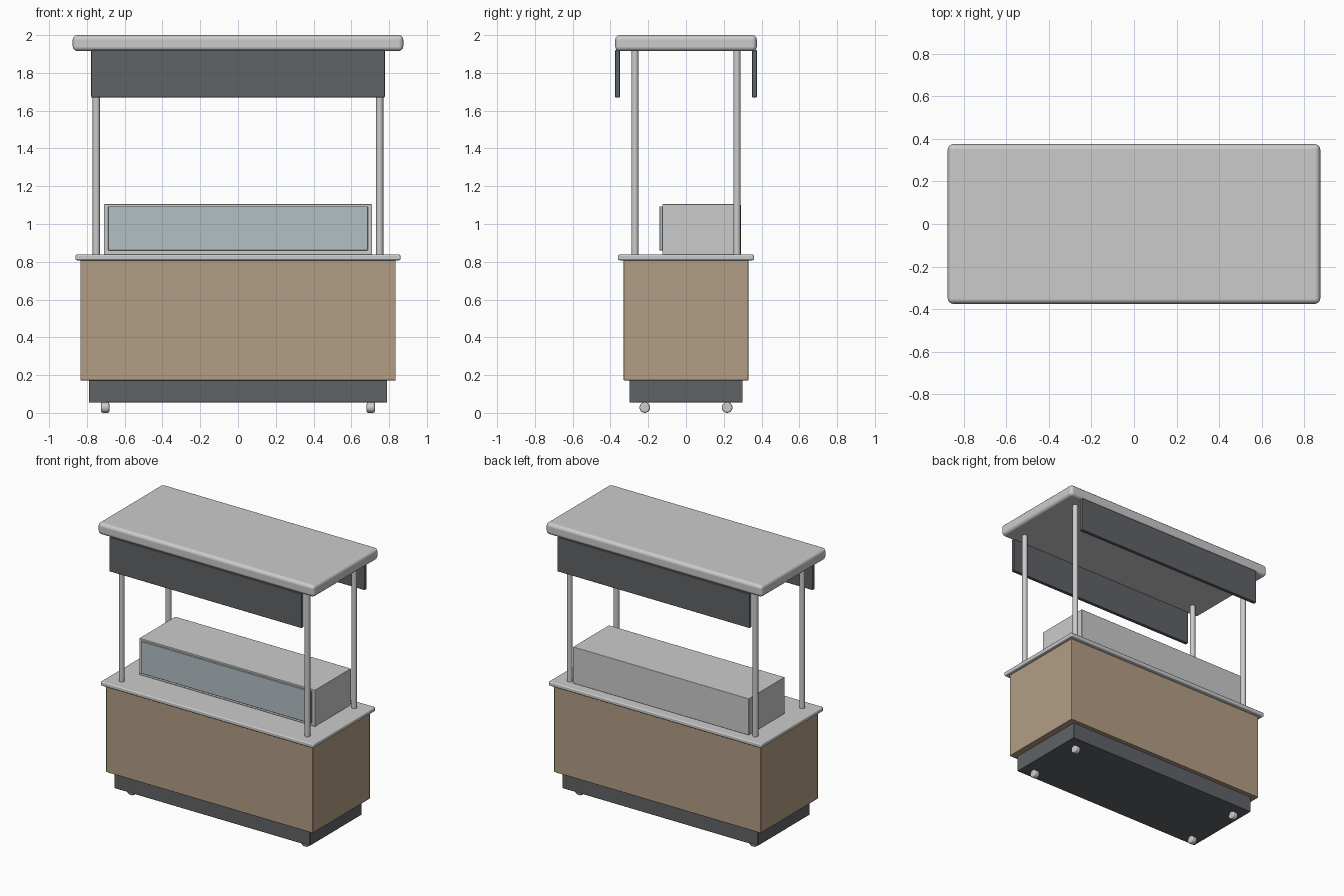
import bpy
import math

if "Cube" in bpy.data.objects:
    bpy.data.objects.remove(bpy.data.objects["Cube"])


def material(name, rgb):
    m = bpy.data.materials.new(name)
    m.diffuse_color = (*rgb, 1)
    m.use_nodes = True
    m.node_tree.nodes["Principled BSDF"].inputs["Base Color"].default_value = m.diffuse_color
    return m


dark = material("dark_grey", (0.115, 0.125, 0.135))
wood = material("tan_wood", (0.45, 0.34, 0.23))
glass = material("pale_glass", (0.45, 0.53, 0.56))


def finish(o, name, mat, bevel, segments):
    o.name = name
    if mat:
        o.data.materials.append(mat)
    bpy.ops.object.shade_smooth_by_angle(angle=math.radians(35))
    if bevel:
        b = o.modifiers.new("rounded_edges", 'BEVEL')
        b.width = bevel
        b.segments = segments
        b.limit_method = 'ANGLE'
        b.harden_normals = True
    return o


def box(name, x, y, z, mat=None, bevel=0.004, segments=2):
    """Box from (min, max) pairs."""
    spans = (x, y, z)
    bpy.ops.mesh.primitive_cube_add(size=1, location=[(a + b) / 2 for a, b in spans])
    o = bpy.context.object
    o.scale = [b - a for a, b in spans]
    bpy.ops.object.transform_apply(location=False, rotation=False, scale=True)
    return finish(o, name, mat, bevel, segments)


def rod(name, r, length, loc, rot=(0, 0, 0), mat=None, bevel=0, verts=16):
    bpy.ops.mesh.primitive_cylinder_add(vertices=verts, radius=r, depth=length,
                                        location=loc, rotation=rot)
    return finish(bpy.context.object, name, mat, bevel, 2)


# Cabinet: plinth, body and counter
box("plinth", (-0.79, 0.79), (-0.30, 0.30), (0.055, 0.175), dark)
box("cabinet_body", (-0.835, 0.835), (-0.33, 0.33), (0.172, 0.81), wood)
box("counter_top", (-0.86, 0.86), (-0.36, 0.36), (0.808, 0.838), bevel=0.008, segments=3)

# Display case with glass front
box("display_case", (-0.71, 0.71), (-0.125, 0.29), (0.838, 1.105))
box("display_glass", (-0.687, 0.687), (-0.14, -0.124), (0.86, 1.093), glass, bevel=0.003)

# Roof canopy
box("canopy", (-0.875, 0.875), (-0.375, 0.375), (1.915, 2.0), bevel=0.025, segments=3)

for sy, side in ((-1, "front"), (1, "back")):
    # Hanging valance boards
    ys = sorted((sy * 0.376, sy * 0.35))
    box(side + "_valance", (-0.777, 0.777), ys, (1.67, 1.92), dark)
    for sx, hand in ((-1, "left"), (1, "right")):
        # Posts and wheels at each corner
        rod(f"{side}_{hand}_post", 0.019, 1.09, (sx * 0.75, sy * 0.27, 1.38))
        rod(f"{side}_{hand}_wheel", 0.0285, 0.044, (sx * 0.703, sy * 0.218, 0.0285),
            (0, math.pi / 2, 0), bevel=0.01)
